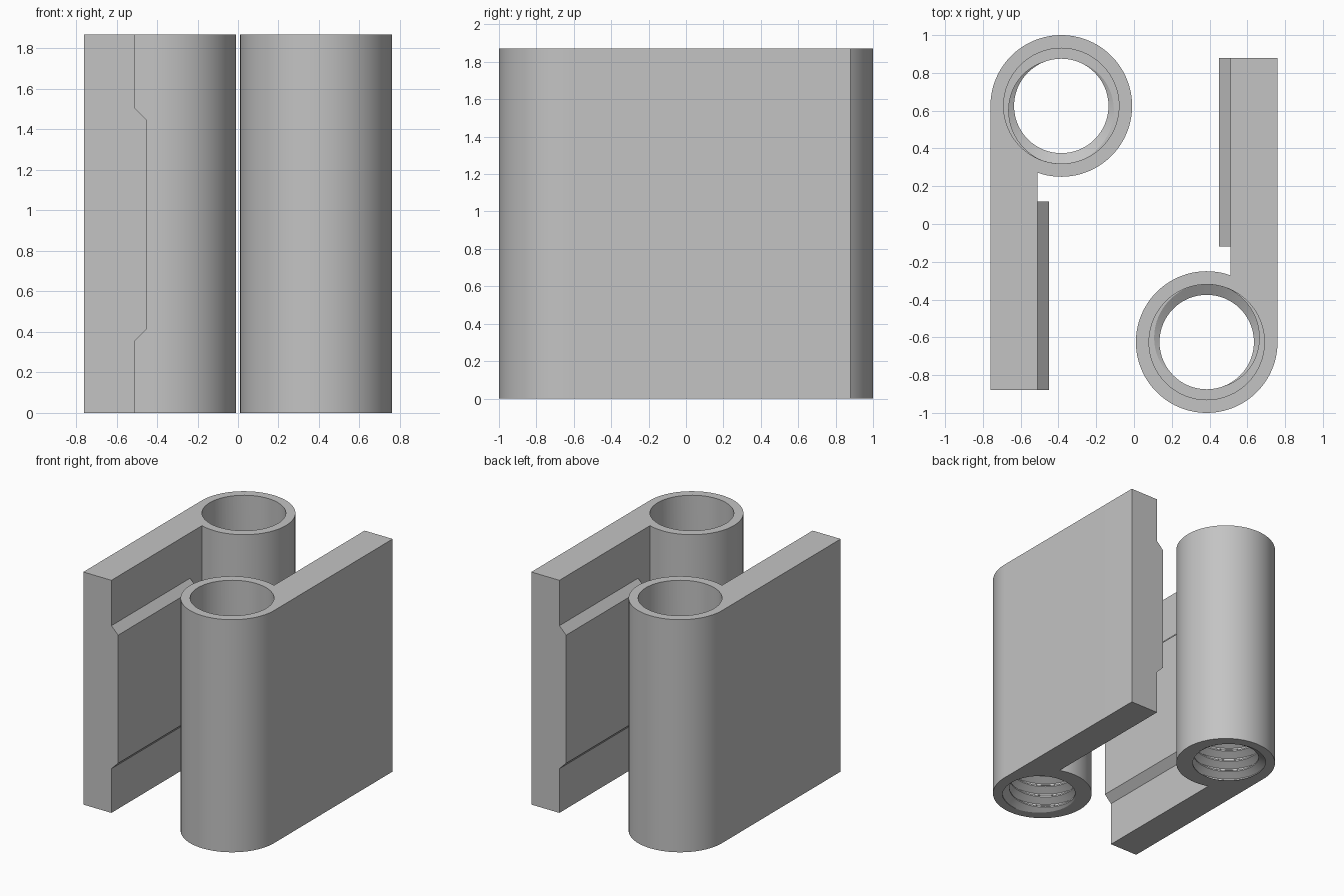
import bpy, bmesh, math

if "Cube" in bpy.data.objects:
    bpy.data.objects.remove(bpy.data.objects["Cube"])

H = 1.87                  # overall height
CX, CY, R = -0.385, 0.625, 0.375   # barrel axis and outer radius
R_BORE, R_CREST = 0.305, 0.25      # smooth bore / thread crest radii
Z_THREAD, PITCH = 0.94, 0.09       # top of the threaded part, thread pitch
SEG = 64

grey = bpy.data.materials.new("plain grey")
grey.diffuse_color = (0.55, 0.55, 0.55, 1)
grey.use_nodes = True
grey.node_tree.nodes["Principled BSDF"].inputs["Base Color"].default_value = grey.diffuse_color


def finish(name, bm):
    bmesh.ops.remove_doubles(bm, verts=bm.verts, dist=1e-5)
    bmesh.ops.recalc_face_normals(bm, faces=bm.faces)
    me = bpy.data.meshes.new(name)
    bm.to_mesh(me)
    bm.free()
    ob = bpy.data.objects.new(name, me)
    bpy.context.collection.objects.link(ob)
    me.materials.append(grey)
    return ob


def extrude(name, points, vec):
    bm = bmesh.new()
    face = bm.faces.new([bm.verts.new(p) for p in points])
    out = bmesh.ops.extrude_face_region(bm, geom=[face])
    bmesh.ops.translate(bm, vec=vec, verts=[v for v in out["geom"] if isinstance(v, bmesh.types.BMVert)])
    return finish(name, bm)


def thread_radius(z, a):
    # trapezoid thread, deepest toward -y at the top of the thread
    t = ((z - Z_THREAD) / PITCH - (a + math.pi / 2) / math.tau) % 1
    d = abs(t - 0.5) * 2
    return R_CREST + (R_BORE - R_CREST) * min(1, max(0, (d - 0.125) / 0.75))


def bore_cutter():
    bm = bmesh.new()
    z0, rows = -0.06, []
    steps = [0.0625, 0.4375, 0.5625, 0.9375]
    turns = int((Z_THREAD - z0) / PITCH) + 3
    for k in range(-2, turns):
        for s in steps:
            row = []
            for i in range(SEG + 1):
                a = math.tau * i / SEG
                base = Z_THREAD - (turns - 2) * PITCH
                z = base + PITCH * (k + s + (a + math.pi / 2) / math.tau)
                z = min(Z_THREAD, max(z0, z))
                r = thread_radius(z, a)
                row.append(bm.verts.new((CX + r * math.cos(a), CY + r * math.sin(a), z)))
            rows.append(row)
    # smooth clearance bore above the thread
    for z in (Z_THREAD, H + 0.1):
        rows.append([bm.verts.new((CX + (R_BORE + 0.0005) * math.cos(math.tau * i / SEG),
                                   CY + (R_BORE + 0.0005) * math.sin(math.tau * i / SEG), z))
                     for i in range(SEG + 1)])
    for lo, hi in zip(rows, rows[1:]):
        for i in range(SEG):
            bm.faces.new((lo[i], lo[i + 1], hi[i + 1]))
            bm.faces.new((lo[i], hi[i + 1], hi[i]))
    bm.faces.new(rows[0][:SEG])
    bm.faces.new(rows[-1][:SEG])
    return finish("bore_cutter", bm)


# Leaf: flat plate flowing tangentially into the round barrel
px = -0.51
end = math.atan2(-math.sqrt(R * R - (px - CX) ** 2), px - CX)
start = math.pi
arc = [start + (end - start) * i / 72 for i in range(73)]
outline = [(-0.76, -0.88, 0)]
outline += [(CX + R * math.cos(a), CY + R * math.sin(a), 0) for a in arc]
outline += [(px, -0.88, 0)]
leaf = extrude("hinge_leaf", outline, (0, 0, H))

# Cut the bore and thread through the barrel
cutter = bore_cutter()
mod = leaf.modifiers.new("bore", 'BOOLEAN')
mod.operation, mod.solver, mod.object = 'DIFFERENCE', 'EXACT', cutter
bpy.context.view_layer.objects.active = leaf
leaf.select_set(True)
bpy.ops.object.modifier_apply(modifier=mod.name)
bpy.data.objects.remove(cutter)
bpy.ops.object.shade_smooth_by_angle(angle=math.radians(25))

# Raised pad with bevelled top and bottom on the inner side of the plate
pad = extrude("raised_pad", [(px, -0.88, 0.355), (-0.45, -0.88, 0.415),
                             (-0.45, -0.88, 1.445), (px, -0.88, 1.505)], (0, 1.0, 0))

# Second half: the same parts turned half a turn
for ob in (leaf, pad):
    twin = ob.copy()
    twin.name = "opposite_" + ob.name
    twin.rotation_euler.z = math.pi
    bpy.context.collection.objects.link(twin)
